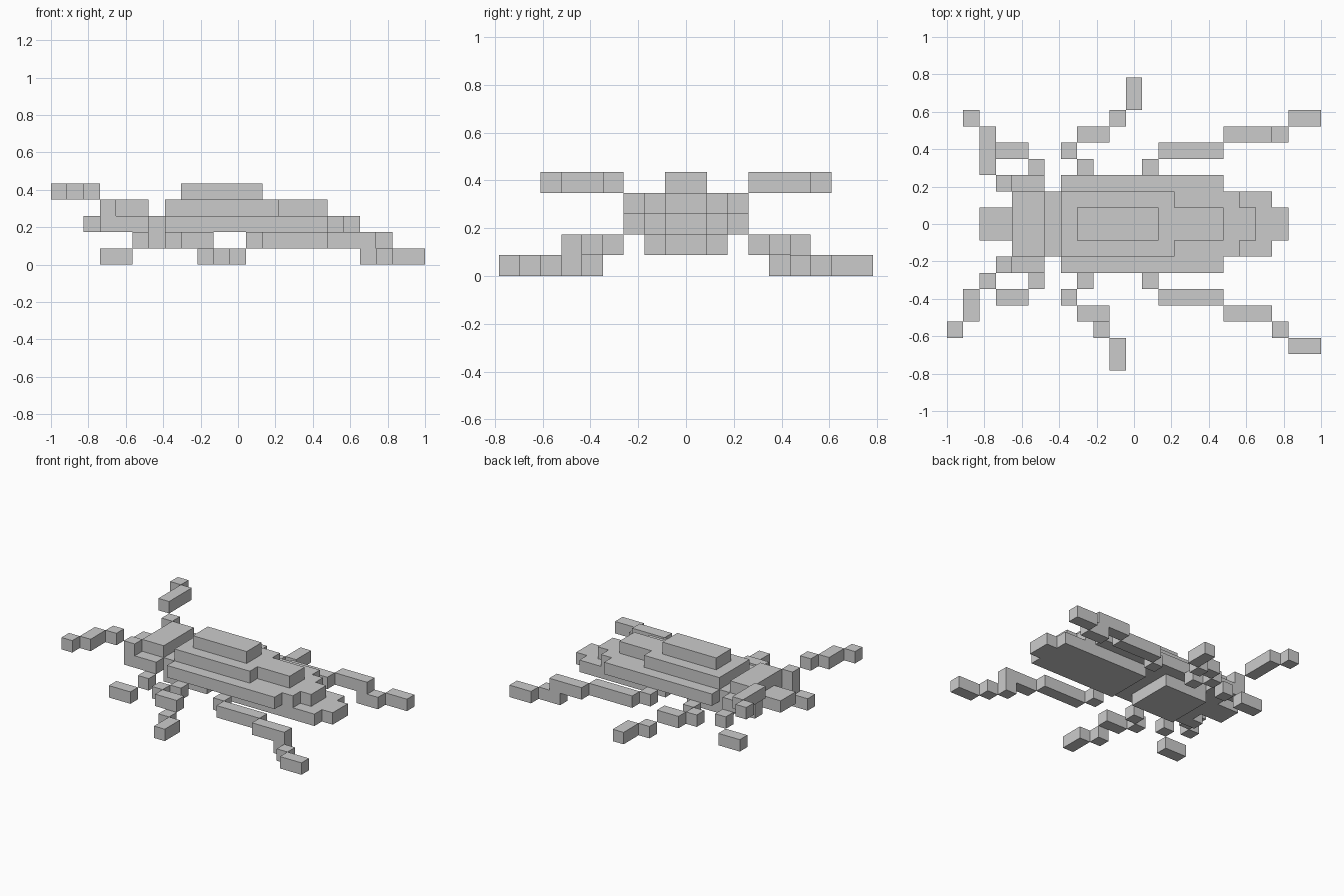
import bpy, bmesh
from mathutils import Vector

if "Cube" in bpy.data.objects:
    bpy.data.objects.remove(bpy.data.objects["Cube"])

U = 2 / 23                      # one block
ORIGIN = Vector((-1, 0, 0))     # block x = 0 is the tip of the head end
parts = {}                      # part name -> set of filled blocks

def fill(name, xs, ys, z):
    parts.setdefault(name, set()).update((x, y, z) for x in xs for y in ys)

def slab(name, z, x0, x1, half):
    """One block high slab, centred across the body."""
    fill(name, range(x0, x1), range(-half, half), z)

def limb(name, z, x, out, steps, sides=(1, -1)):
    """Bars joined corner to corner, stepping outward from the body."""
    for dx, dy in steps:
        xs = range(min(x, x + dx), max(x, x + dx))
        for side in sides:
            ys = [y if side > 0 else -1 - y for y in range(out, out + dy)]
            fill(name, xs, ys, z)
        x, out = x + dx, out + dy

# stepped shell
slab("shell_top", 4, 8, 13, 1)
slab("shell_middle", 3, 7, 14, 2)
slab("shell_middle", 3, 14, 17, 1)
for i, half in enumerate((3, 2, 1)):
    slab("shell_base", 2, 7 if i == 0 else 16 + i, 17 + i, half)

# underside
slab("tail", 1, 12, 20, 2)
slab("tail", 1, 20, 21, 1)
slab("thorax", 1, 6, 10, 2)

# head
slab("neck", 2, 6, 7, 2)
slab("head", 2, 4, 6, 3)
slab("head", 3, 4, 6, 2)
slab("snout", 2, 2, 4, 1)
for z in (2, 3):
    limb("eyes", z, 3, 2, [(1, 1)])

# feelers
limb("left_feeler", 4, 3, 3, [(-1, 3), (-1, 1)], [1])
limb("right_feeler", 4, 3, 3, [(-1, 1), (-1, 2), (-1, 1)], [-1])

# front legs
limb("front_legs", 1, 6, 3, [(-1, 1)])
limb("front_feet", 0, 5, 4, [(-2, 1)])

# middle legs
limb("middle_legs", 1, 9, 3, [(-1, 1), (-1, 1)])
limb("middle_legs", 1, 8, 5, [(2, 1)])
limb("left_middle_foot", 0, 10, 6, [(1, 1), (1, 2)], [1])
limb("right_middle_foot", 0, 9, 6, [(1, 1), (1, 2)], [-1])

# hind legs
limb("hind_legs", 1, 12, 3, [(1, 1), (4, 1), (3, 1)])
limb("left_hind_foot", 0, 19, 5, [(2, 1), (2, 1)], [1])
limb("right_hind_foot", 0, 19, 5, [(1, 1), (1, 1), (2, 1)], [-1])

solid = set().union(*parts.values())

def build(name, cells):
    """Skin the exposed sides of the blocks and merge flat areas."""
    bm = bmesh.new()
    for c in sorted(cells):
        for axis in range(3):
            for side in (0, 1):
                n = list(c)
                n[axis] += 2 * side - 1
                if tuple(n) in solid:
                    continue
                u, v = (axis + 1) % 3, (axis + 2) % 3
                corners = []
                for du, dv in ((0, 0), (1, 0), (1, 1), (0, 1)):
                    p = list(c)
                    p[axis] += side
                    p[u] += du
                    p[v] += dv
                    corners.append(bm.verts.new(ORIGIN + Vector(p) * U))
                bm.faces.new(corners if side else corners[::-1])
    bmesh.ops.remove_doubles(bm, verts=bm.verts[:], dist=1e-4)
    bmesh.ops.dissolve_limit(bm, angle_limit=0.01, verts=bm.verts[:], edges=bm.edges[:])
    mesh = bpy.data.meshes.new(name)
    bm.to_mesh(mesh)
    bm.free()
    bpy.context.collection.objects.link(bpy.data.objects.new(name, mesh))

for name, cells in parts.items():
    build(name, cells)
